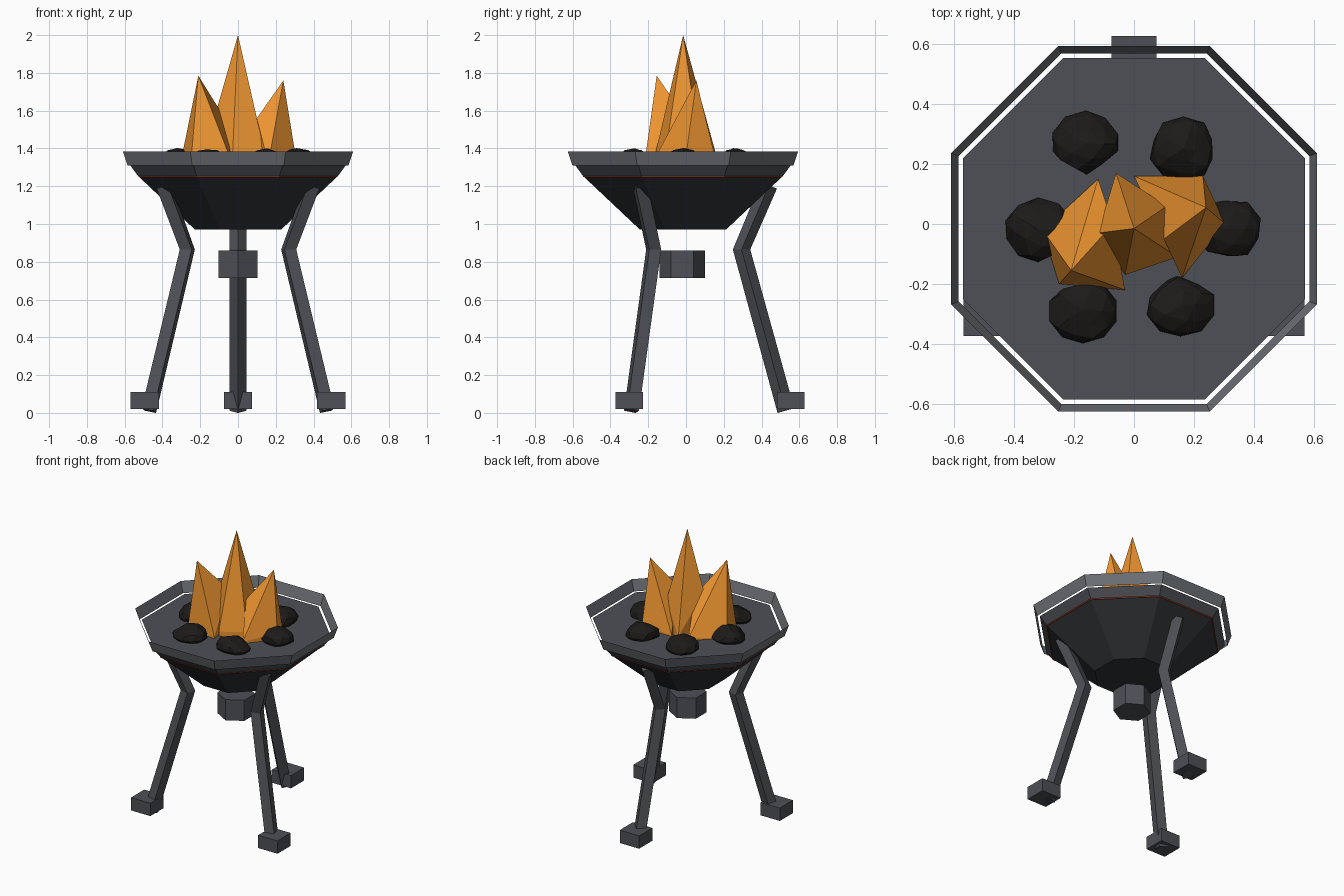
import bpy, bmesh, math, random
from mathutils import Vector

if "Cube" in bpy.data.objects:
    bpy.data.objects.remove(bpy.data.objects["Cube"])

CY = -0.016   # shared centre line of the bowl and legs in y


def material(name, rgb):
    m = bpy.data.materials.new(name)
    m.diffuse_color = (*rgb, 1)
    m.use_nodes = True
    m.node_tree.nodes["Principled BSDF"].inputs["Base Color"].default_value = m.diffuse_color
    return m


IRON = material("dark_iron", (0.03, 0.032, 0.036))
STEEL = material("steel", (0.075, 0.08, 0.092))
RIM = material("light_steel", (0.15, 0.16, 0.175))
GLOW = material("glow_band", (0.6, 0.07, 0.02))
COAL = material("coal", (0.012, 0.011, 0.01))
FIRE = material("fire", (0.85, 0.3, 0.03))


def finish(name, bm, mat):
    bmesh.ops.recalc_face_normals(bm, faces=bm.faces)
    me = bpy.data.meshes.new(name)
    bm.to_mesh(me)
    bm.free()
    me.materials.append(mat)
    ob = bpy.data.objects.new(name, me)
    bpy.context.collection.objects.link(ob)
    return ob


def loft(name, rings, mat, caps=True):
    """Skin a list of point rings with flat faces."""
    bm = bmesh.new()
    loops = [[bm.verts.new(p) for p in r] for r in rings]
    n = len(loops[0])
    for a, b in zip(loops, loops[1:]):
        for i in range(n):
            j = (i + 1) % n
            bm.faces.new((a[i], a[j], b[j], b[i]))
    if caps:
        bm.faces.new(loops[0])
        bm.faces.new(loops[-1])
    return finish(name, bm, mat)


def octagon(apothem, z):
    r = apothem / math.cos(math.pi / 8)
    return [(r * math.cos(math.pi * (i + .5) / 4),
             CY + r * math.sin(math.pi * (i + .5) / 4), z) for i in range(8)]


# bowl, ember bed, glowing band and the free-standing flared rim
loft("bowl", [octagon(0.23, 0.972), octagon(0.53, 1.255)], IRON)
loft("ember_bed", [octagon(0.53, 1.255), octagon(0.57, 1.31)], STEEL)
loft("glow_band", [octagon(0.528, 1.248), octagon(0.528, 1.265)], GLOW)
loft("rim", [octagon(0.585, 1.31), octagon(0.61, 1.385)], RIM, caps=False)

# hexagonal hub under the bowl
hexa = [(0.12 * math.sin(math.pi * i / 3), CY - 0.004 + 0.12 * math.cos(math.pi * i / 3))
        for i in range(6)]
loft("hub", [[(x, y, z) for x, y in hexa] for z in (0.715, 0.86)], STEEL)


# three bent legs with a diamond section, each on a square foot
def leg(name, angle):
    out = Vector((math.cos(angle), math.sin(angle), 0))
    side = Vector((-out.y, out.x, 0))
    path = [(0.545, 0.012), (0.31, 0.865), (0.455, 1.205)]
    normals = [(0.96, 0.27), (1.0, 0.0), (0.92, -0.39)]
    rings = []
    for (r, z), (nr, nz) in zip(path, normals):
        c = out * r + Vector((0, CY, z))
        n = (out * nr + Vector((0, 0, nz))) * 0.046
        s = side * 0.046
        rings.append([c + n, c + s, c - n, c - s])
    loft(name + "_leg", rings, STEEL)
    x, y = out.x * 0.57, out.y * 0.57 + CY
    loft(name + "_foot", [[(x + a * 0.075, y + b * 0.073, z) for a, b in
                           ((-1, -1), (1, -1), (1, 1), (-1, 1))] for z in (0.02, 0.11)], STEEL)


for name, deg in (("back", 90), ("left", 210), ("right", 330)):
    leg(name, math.radians(deg))

# faceted coals around the fire
random.seed(4)
spots = [(-0.16, 0.27), (0.165, 0.25), (-0.32, -0.02), (0.31, -0.015), (-0.17, -0.29), (0.155, -0.27)]
for k, (x, y) in enumerate(spots):
    bm = bmesh.new()
    bmesh.ops.create_icosphere(bm, subdivisions=2, radius=1)
    bumps = [Vector([random.uniform(-1, 1) for _ in range(3)]).normalized() for _ in range(9)]
    for v in bm.verts:
        # flatten the sphere against random planes to chip it
        for b in bumps:
            d = v.co.dot(b) - 0.78
            if d > 0:
                v.co -= b * d
        v.co = Vector((x + v.co.x * 0.118, y + v.co.y * 0.108, 1.327 + v.co.z * 0.075))
    finish(f"coal_{k + 1}", bm, COAL)


# flames: an apex over an uneven shoulder ring with a skirt to the bed
def flame(name, apex, ring):
    bm = bmesh.new()
    tip = bm.verts.new(apex)
    top = [bm.verts.new(p) for p in ring]
    low = [bm.verts.new((p[0], p[1], 1.295)) for p in ring]
    for i in range(len(ring)):
        j = (i + 1) % len(ring)
        bm.faces.new((tip, top[i], top[j]))
        bm.faces.new((top[i], low[i], low[j], top[j]))
    bm.faces.new(low)
    finish(name, bm, FIRE)


flame("centre_flame", (0, -0.015, 2.0),
      [(0.11, 0.06, 1.5), (0.145, -0.11, 1.36), (-0.03, -0.17, 1.34),
       (-0.12, -0.03, 1.58), (-0.06, 0.17, 1.33)])
flame("left_flame", (-0.21, -0.155, 1.785),
      [(-0.305, -0.02, 1.32), (-0.12, 0.15, 1.32), (-0.07, 0.0, 1.56),
       (-0.03, -0.22, 1.32), (-0.25, -0.2, 1.32)])
flame("right_flame", (0.24, 0.055, 1.76),
      [(0.0, 0.16, 1.32), (0.23, 0.16, 1.33), (0.305, 0.0, 1.36),
       (0.16, -0.18, 1.32), (0.10, -0.05, 1.56)])
